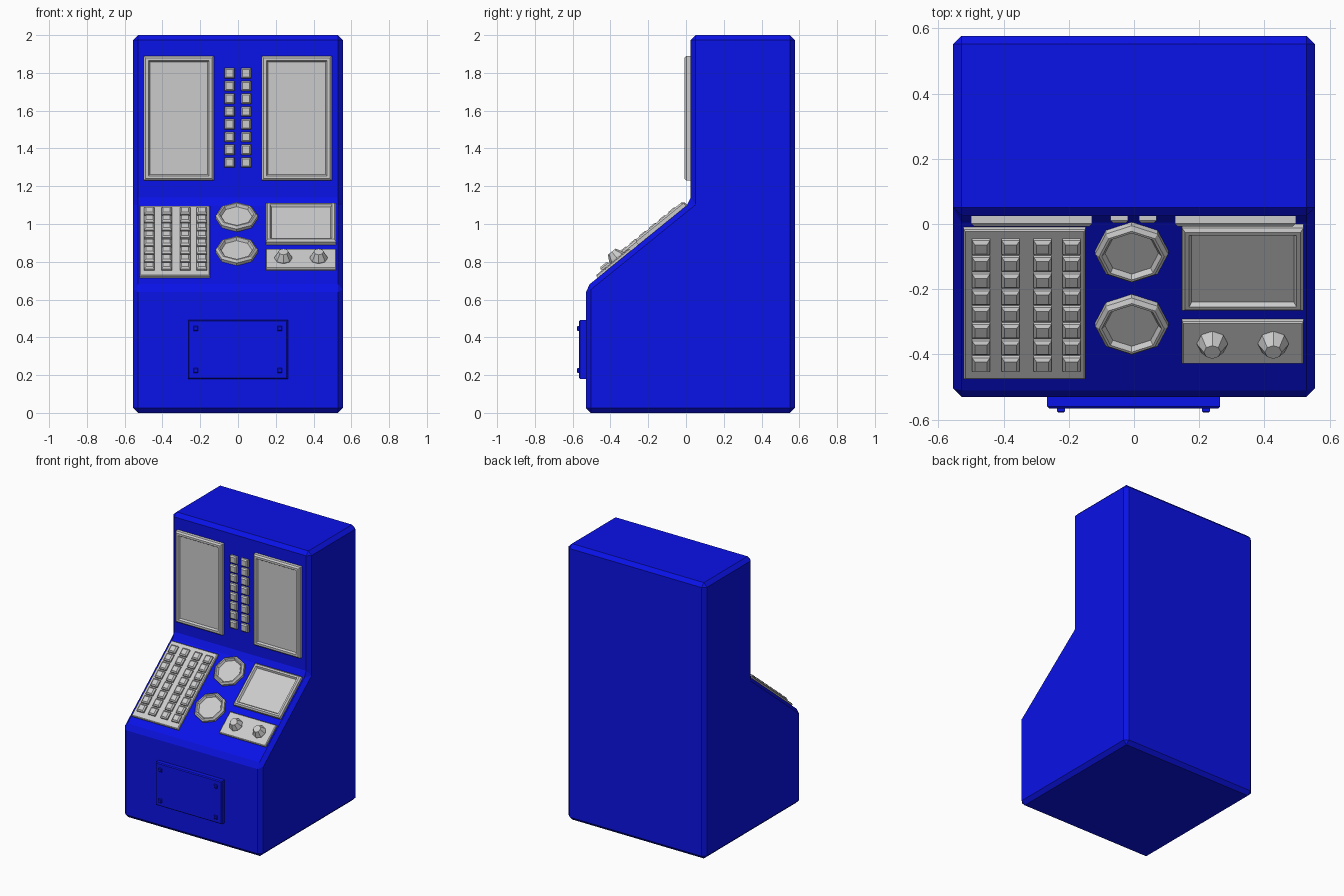
import bpy, bmesh
from math import radians, pi, sin, cos, atan2
from mathutils import Matrix, Vector

if "Cube" in bpy.data.objects:
    bpy.data.objects.remove(bpy.data.objects["Cube"])

blue = bpy.data.materials.new("blue_paint")
blue.diffuse_color = (0.003, 0.006, 0.8, 1)
blue.use_nodes = True
blue.node_tree.nodes["Principled BSDF"].inputs["Base Color"].default_value = blue.diffuse_color

# Placement frames: local x = right, y = up along the surface, z = outwards
SLOPE = Matrix.Translation((0, -0.53, 0.665)) @ Matrix.Rotation(atan2(0.45, 0.555), 4, 'X')
TOWER = Matrix.Translation((0, 0.027, 0)) @ Matrix.Rotation(radians(90), 4, 'X')
FRONT = Matrix.Translation((0, -0.53, 0)) @ Matrix.Rotation(radians(90), 4, 'X')


def loft(bm, loops):
    """Skin a stack of equal-length loops and cap both ends."""
    rows = [[bm.verts.new(p) for p in loop] for loop in loops]
    n = len(rows[0])
    for a, b in zip(rows, rows[1:]):
        for i in range(n):
            j = (i + 1) % n
            bm.faces.new((a[i], a[j], b[j], b[i]))
    bm.faces.new(rows[0][::-1])
    bm.faces.new(rows[-1])


def finish(name, bm, frame, mat=None):
    bmesh.ops.recalc_face_normals(bm, faces=bm.faces)
    mesh = bpy.data.meshes.new(name)
    bm.to_mesh(mesh)
    bm.free()
    ob = bpy.data.objects.new(name, mesh)
    bpy.context.collection.objects.link(ob)
    ob.matrix_world = frame
    if mat:
        mesh.materials.append(mat)
    return ob


def plates(name, frame, rects, steps, mat=None):
    """Rectangles (x0, x1, y0, y1) raised through (inset, height) steps."""
    bm = bmesh.new()
    for x0, x1, y0, y1 in rects:
        loft(bm, [[(x0 + d, y0 + d, h), (x1 - d, y0 + d, h),
                   (x1 - d, y1 - d, h), (x0 + d, y1 - d, h)] for d, h in steps])
    return finish(name, bm, frame, mat)


def rounds(name, frame, centres, steps, sides=8):
    """Polygonal turned shapes through (radius, height) steps."""
    bm = bmesh.new()
    for cx, cy in centres:
        loft(bm, [[(cx + r * cos(2 * pi * i / sides), cy + r * sin(2 * pi * i / sides), h)
                   for i in range(sides)] for r, h in steps])
    return finish(name, bm, frame)


def squares(xs, ys, s):
    return [(x - s / 2, x + s / 2, y - s / 2, y + s / 2) for x in xs for y in ys]


# Cabinet: side profile extruded across, all edges chamfered
profile = [(-0.53, 0), (0.577, 0), (0.577, 2), (0.025, 2), (0.025, 1.115), (-0.53, 0.665)]
bm = bmesh.new()
loft(bm, [[(x, y, z) for y, z in profile] for x in (-0.555, 0.555)])
cabinet = finish("cabinet", bm, Matrix(), blue)
bevel = cabinet.modifiers.new("chamfer", 'BEVEL')
bevel.width = 0.026
bevel.segments = 1
bevel.limit_method = 'ANGLE'

# Tower: two tall screens and a double column of buttons
FRAME = [(0, 0), (0, 0.025), (0.01, 0.035), (0.025, 0.035), (0.033, 0.022)]
plates("left_screen", TOWER, [(-0.5, -0.128, 1.23, 1.89)], FRAME)
plates("right_screen", TOWER, [(0.125, 0.497, 1.23, 1.89)], FRAME)
KEY = [(0, 0), (0, 0.016), (0.008, 0.024)]
plates("tower_buttons", TOWER,
       squares((-0.045, 0.042), [1.326 + 0.0674 * i for i in range(8)], 0.054), KEY)

# Sloped desk: keypad
PLATE = [(0, 0), (0, 0.011), (0.005, 0.016)]
plates("keypad_base", SLOPE, [(-0.522, -0.148, 0.08, 0.67)], PLATE)
plates("keypad_keys", SLOPE,
       squares((-0.469, -0.378, -0.28, -0.191), [0.148 + 0.066 * i for i in range(8)], 0.055),
       [(0, 0.01), (0, 0.026), (0.009, 0.035)])

# Sloped desk: two octagonal dials
rounds("dials", SLOPE, [(-0.007, 0.578), (-0.007, 0.293)],
       [(0.112, 0), (0.112, 0.018), (0.1, 0.03), (0.092, 0.03), (0.082, 0.014)])

# Sloped desk: small monitor and knob panel
plates("desk_monitor", SLOPE, [(0.147, 0.52, 0.357, 0.683)],
       [(0, 0), (0, 0.02), (0.01, 0.03), (0.022, 0.03), (0.03, 0.016)])
plates("knob_panel", SLOPE, [(0.147, 0.52, 0.14, 0.307)], PLATE)
rounds("knobs", SLOPE, [(0.24, 0.225), (0.427, 0.225)],
       [(0.047, 0.012), (0.047, 0.022), (0.026, 0.06)])

# Front: service hatch with four bolts
plates("service_hatch", FRONT, [(-0.266, 0.264, 0.18, 0.492)],
       [(0, 0), (0, 0.03), (0.006, 0.036)], blue)
plates("hatch_bolts", FRONT, squares((-0.224, 0.221), (0.224, 0.447), 0.025),
       [(0, 0.03), (0, 0.044), (0.004, 0.048)], blue)
